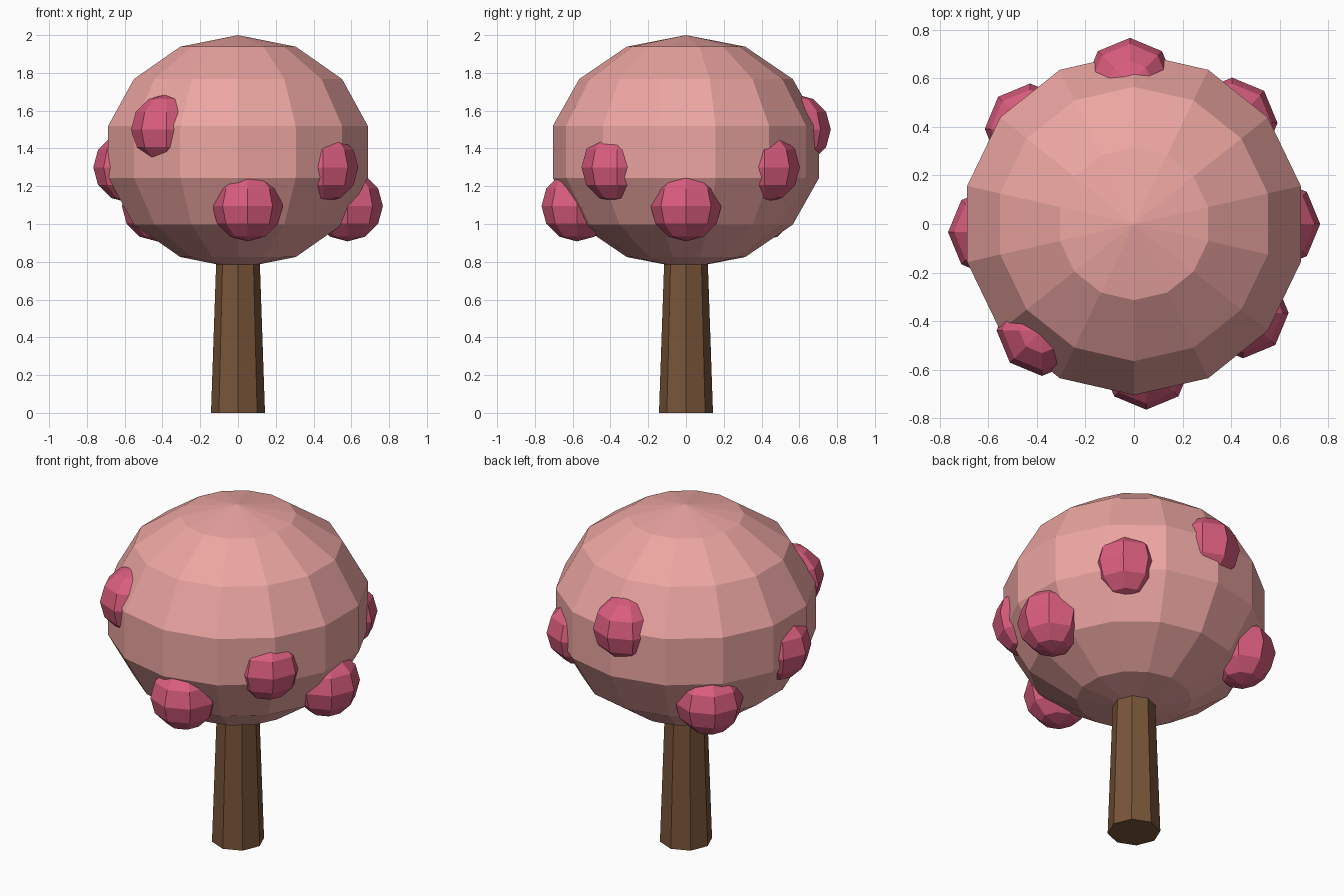
import bpy
from math import cos, sin

if "Cube" in bpy.data.objects:
    bpy.data.objects.remove(bpy.data.objects["Cube"])


def material(name, color):
    mat = bpy.data.materials.new(name)
    mat.diffuse_color = (*color, 1)
    mat.use_nodes = True
    mat.node_tree.nodes["Principled BSDF"].inputs["Base Color"].default_value = mat.diffuse_color
    return mat


bark = material("bark", (0.19, 0.09, 0.04))
foliage = material("foliage", (0.84, 0.38, 0.36))
bloom = material("bloom", (0.70, 0.11, 0.21))


def finish(name, mat):
    ob = bpy.context.object
    ob.name = ob.data.name = name
    ob.data.materials.append(mat)
    return ob


def ball(name, segments, rings, loc, radii, mat):
    bpy.ops.mesh.primitive_uv_sphere_add(segments=segments, ring_count=rings, radius=1, location=loc)
    bpy.context.object.scale = radii
    bpy.ops.object.transform_apply(location=False, rotation=False, scale=True)
    return finish(name, mat)


# Tapered eight-sided trunk, running into the crown
bpy.ops.mesh.primitive_cone_add(vertices=8, radius1=0.143, radius2=0.112, depth=0.9, location=(0, 0, 0.45))
finish("trunk", bark)

# Flattened faceted crown
ball("crown", 14, 7, (0, 0, 1.382), (0.723, 0.723, 0.618), foliage)

# Blossoms winding around the crown at three repeating heights
for i in range(8):
    a = 0.8 * i
    z = (1.095, 1.3, 1.5)[i % 3]
    ball(f"blossom_{i + 1}", 8, 6, (0.58 * cos(a), 0.58 * sin(a), z), (0.187, 0.187, 0.187), bloom)
